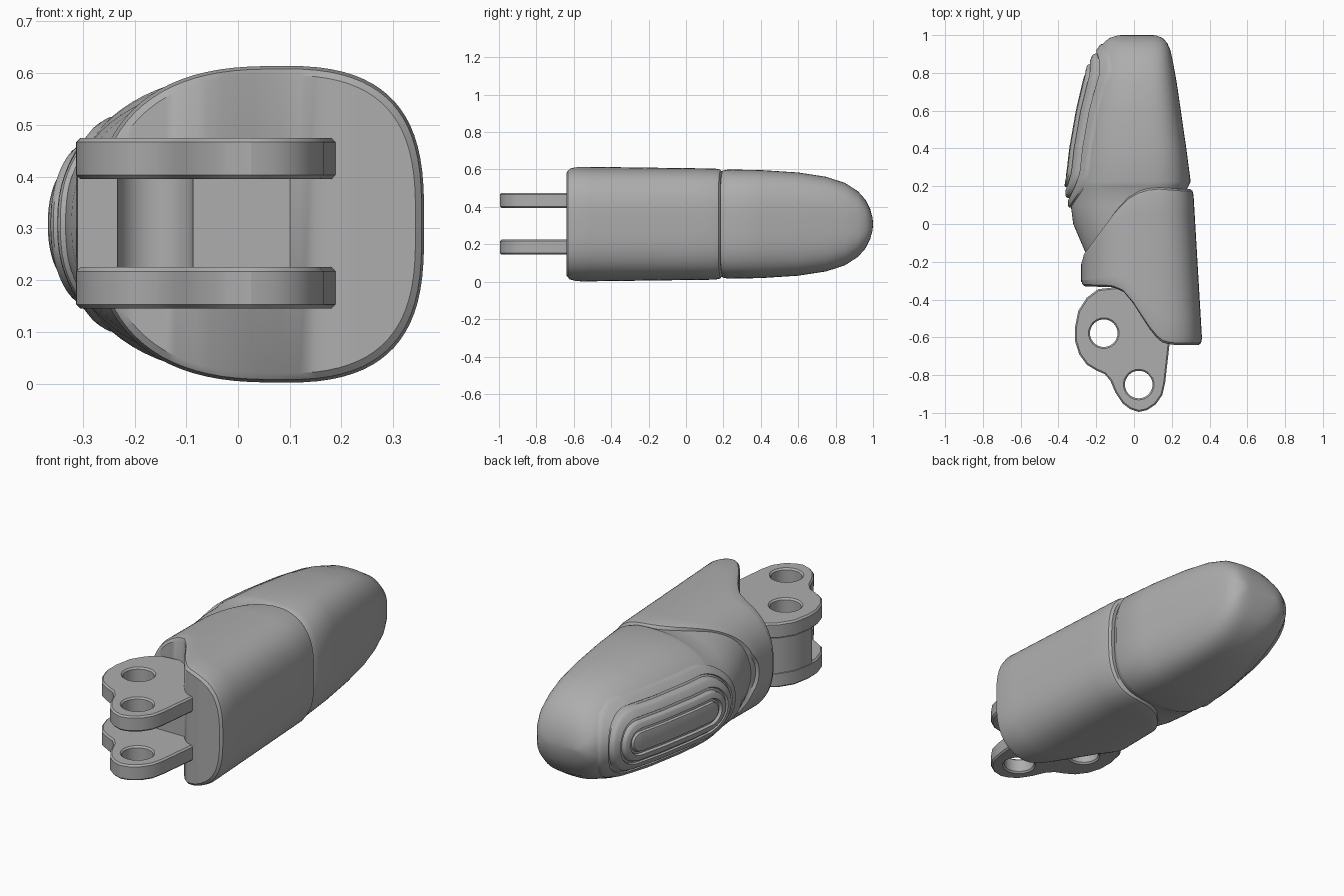
import bpy, bmesh, math

cube = bpy.data.objects.get("Cube")
if cube:
    bpy.data.objects.remove(cube, do_unlink=True)

MID = 0.308  # height of the symmetry plane

grey = bpy.data.materials.new("neutral grey")
grey.use_nodes = True
grey.diffuse_color = (0.42, 0.42, 0.42, 1)
grey.node_tree.nodes["Principled BSDF"].inputs["Base Color"].default_value = (0.42, 0.42, 0.42, 1)


def finish(name, bm, angle=35):
    bmesh.ops.recalc_face_normals(bm, faces=bm.faces)
    mesh = bpy.data.meshes.new(name)
    bm.to_mesh(mesh)
    bm.free()
    mesh.materials.append(grey)
    obj = bpy.data.objects.new(name, mesh)
    bpy.context.collection.objects.link(obj)
    bpy.ops.object.select_all(action='DESELECT')
    obj.select_set(True)
    bpy.context.view_layer.objects.active = obj
    bpy.ops.object.shade_smooth_by_angle(angle=math.radians(angle))
    return obj


def lookup(table, t):
    """Linear interpolation in rows of (key, values...)."""
    if t <= table[0][0]:
        return table[0][1:]
    for a, b in zip(table, table[1:]):
        if t <= b[0]:
            f = (t - a[0]) / (b[0] - a[0])
            return [p + (q - p) * f for p, q in zip(a[1:], b[1:])]
    return table[-1][1:]


def loft(name, rings, ends, angle=35):
    """Skin rings that mirror top to bottom; cap the listed rings with strips."""
    bm = bmesh.new()
    loops = [[bm.verts.new(p) for p in ring] for ring in rings]
    n = len(loops[0])
    for a, b in zip(loops, loops[1:]):
        for i in range(n):
            j = (i + 1) % n
            bm.faces.new((a[i], a[j], b[j], b[i]))
    for e in ends:
        r = loops[e]
        for i in range(n // 2 - 1):
            bm.faces.new((r[i], r[i + 1], r[n - 2 - i], r[n - 1 - i]))
    return finish(name, bm, angle)


def section(cx, left, right, half, left_pow, count=80):
    """Rounded section, rounder on the left and boxier on the right."""
    pts = []
    for k in range(count):
        a = 2 * math.pi * (k + 0.5) / count
        c, s = math.cos(a), math.sin(a)
        p = 3 if c > 0 else left_pow
        u, w = abs(c) ** (2 / p), abs(s) ** (2 / p)
        x = cx + (right - cx) * u if c > 0 else cx - (cx - left) * u
        pts.append((x, math.copysign(w * half, s)))
    return pts


# Sleeve: both ends follow a curve across x
SLEEVE_FRONT = [(-.28, -.33), (-.12, -.335), (-.06, -.36), (0, -.43), (.06, -.52),
                (.11, -.59), (.16, -.63), (.22, -.64)]
SLEEVE_BACK = [(-.28, -.19), (-.27, -.15), (-.15, .01), (-.1, .075), (-.03, .145),
               (.05, .185), (.15, .195), (.3, .185)]
steps = [(0, 0, .94), (0, .01, .98), (0, .035, 1)]
steps += [(k / 6, 0, 1) for k in range(1, 6)]
steps += [(1, -.035, 1), (1, -.01, .985), (1, 0, .945)]
rings = []
for t, shift, scale in steps:
    ring = []
    for x, z in section(.05, -.28, .362, .308, 2.4):
        y0, y1 = lookup(SLEEVE_FRONT, x)[0], lookup(SLEEVE_BACK, x)[0]
        y = y0 + (y1 - y0) * t + shift
        x = .05 + (x - .05) * scale
        if x > 0:
            x *= 1 - .13 * (y + .64) / .8
        ring.append((x, y, MID + z * scale * (1 - .035 * (y + .64) / .8)))
    rings.append(ring)
loft("sleeve", rings, (0, -1))

# Fingertip: rows of y, left, right, half height
TIP = [(-.3, -.22, .24, .24), (-.15, -.258, .25, .262), (0, -.322, .27, .272),
       (.1, -.335, .275, .275), (.18, -.335, .278, .278), (.2, -.333, .288, .287),
       (.225, -.33, .3, .292), (.4, -.31, .277, .289), (.6, -.275, .248, .276),
       (.75, -.24, .226, .253), (.85, -.21, .208, .22), (.92, -.185, .193, .175),
       (.96, -.16, .175, .13), (.985, -.13, .152, .08), (.997, -.09, .12, .035),
       (1, -.07, .1, .006)]
rings = []
for y, left, right, half in TIP:
    rings.append([(x, y, MID + z) for x, z in section(.04, left, right, half, 2.3)])
loft("fingertip", rings, (0, -1), 40)

# Grip pad: stepped stadium rings following the fingertip's right side
PAD_RADIUS, PAD_CORE, PAD_Y = .21, .225, .52
RELIEF = [(0, -.02), (.003, .01), (.01, .014), (.038, .015), (.042, .006), (.05, .006),
          (.056, .022), (.064, .027), (.092, .028), (.097, .018), (.107, .018),
          (.112, .032), (.118, .035), (.142, .035), (.148, .022), (.158, .022),
          (.163, .032), (.18, .034)]


def stadium(radius):
    arc = [math.radians(90 * (k + .5) / 14) for k in range(14)]
    upper = [(PAD_CORE + radius * math.cos(a), radius * math.sin(a)) for a in arc]
    upper += [(PAD_CORE * k / 6, radius) for k in range(6, -7, -1)]
    upper += [(-y, z) for y, z in reversed(upper[:14])]
    return upper + [(y, -z) for y, z in reversed(upper)]


def tip_side(y, z):
    left, right, half = lookup(TIP, y)
    w = min(abs(z) / half, .97)
    return .04 - (.04 - left) * (1 - w ** 2.3) ** (1 / 2.3)


rings = []
for inset, lift in RELIEF:
    rings.append([(tip_side(PAD_Y + y, z) - lift, PAD_Y + y, MID + z)
                  for y, z in stadium(PAD_RADIUS - inset)])
loft("grip_pad", rings, (-1,))


# Hinge: two drilled plates joined by a block
def circle(cx, cy, r, count=32):
    return [(cx + r * math.cos(2 * math.pi * k / count),
             cy + r * math.sin(2 * math.pi * k / count)) for k in range(count)]


def prism(name, loops, low, high, bevel=0):
    bm = bmesh.new()
    edges = []
    for pts in loops:
        vs = [bm.verts.new((x, y, low)) for x, y in pts]
        edges += [bm.edges.new((vs[i - 1], vs[i])) for i in range(len(vs))]
    bmesh.ops.triangle_fill(bm, use_beauty=True, use_dissolve=False, edges=edges)
    out = bmesh.ops.extrude_face_region(bm, geom=bm.faces[:])
    top = [v for v in out["geom"] if isinstance(v, bmesh.types.BMVert)]
    bmesh.ops.translate(bm, verts=top, vec=(0, 0, high - low))
    obj = finish(name, bm, 30)
    if bevel:
        mod = obj.modifiers.new("edge bevel", 'BEVEL')
        mod.width = bevel
        mod.limit_method = 'ANGLE'
        mod.angle_limit = math.radians(60)
    return obj


BACK = [(.19, -.4), (0, -.33), (-.1, -.335), (-.19, -.345), (-.25, -.39), (-.295, -.46),
        (-.313, -.55)]
plate = BACK + [(-.312, -.62), (-.29, -.69), (-.25, -.745), (-.2, -.775), (-.155, -.795),
                (-.125, -.83), (-.1, -.89), (-.06, -.95), (-.02, -.98), (.025, -.995),
                (.07, -.985), (.115, -.955), (.15, -.905), (.165, -.84), (.19, -.62)]
HOLE = (-.16, -.578, .073)
holes = [circle(*HOLE), circle(.025, -.85, .073)]
for name, low in (("lower_hinge_plate", .145), ("upper_hinge_plate", .395)):
    prism(name, [plate] + holes, low, low + .08, .008)

hx, hy, hr = HOLE
groove = [(hx - hr * math.cos(math.pi * k / 16), hy + hr * math.sin(math.pi * k / 16))
          for k in range(17)]
prism("hinge_block", [[(.13, -.4)] + BACK[1:] + [(-.31, hy)] + groove + [(.13, hy)]], .22, .4)
